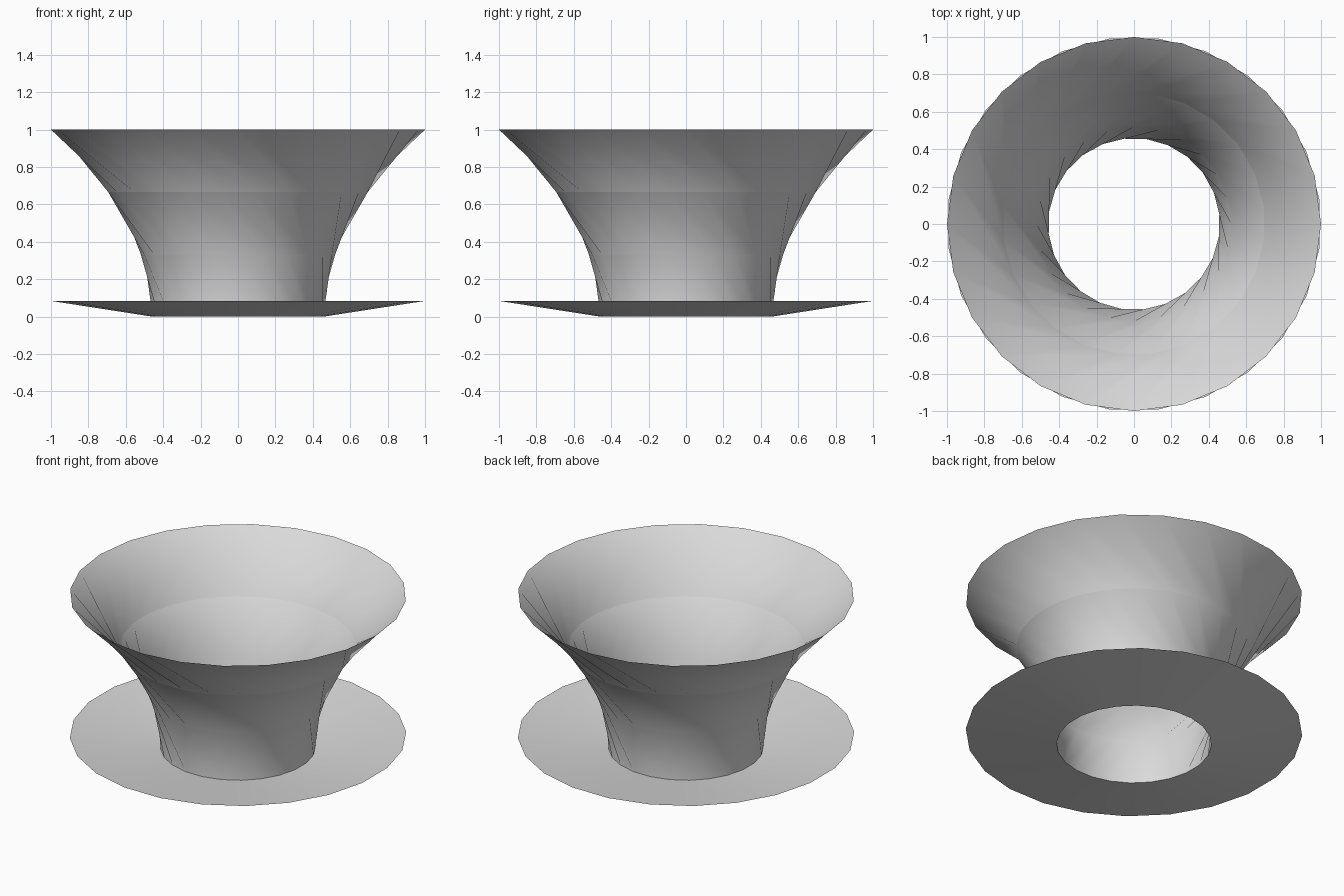
import bpy, bmesh, math

SIDES = 24
STEP = math.tau / SIDES
TWIST = -1.5 * STEP          # turn of each ring against the one below
START = 0.5 * STEP

cube = bpy.data.objects.get("Cube")
if cube:
    bpy.data.objects.remove(cube, do_unlink=True)

grey = bpy.data.materials.new("light grey")
grey.use_nodes = True
colour = (0.7, 0.7, 0.7, 1)
grey.diffuse_color = colour
grey.node_tree.nodes["Principled BSDF"].inputs["Base Color"].default_value = colour


def ring(bm, radius, z, turn):
    return [bm.verts.new((radius * math.cos(turn + i * STEP),
                          radius * math.sin(turn + i * STEP), z))
            for i in range(SIDES)]


def sheet(name, lower, upper, triangles):
    """Join two rings, each given as (radius, z, turn), with one open band."""
    bm = bmesh.new()
    a, b = ring(bm, *lower), ring(bm, *upper)
    for i in range(SIDES):
        j = (i + 1) % SIDES
        if triangles:
            bm.faces.new((a[i], a[j], b[i]))
            bm.faces.new((a[j], b[j], b[i]))
        else:
            bm.faces.new((a[i], b[i], b[j], a[j]))
    # smooth faces, with the steep folds kept sharp
    for f in bm.faces:
        f.smooth = True
    for e in bm.edges:
        e.smooth = e.calc_face_angle(0) < math.radians(30)
    mesh = bpy.data.meshes.new(name)
    bm.to_mesh(mesh)
    bm.free()
    mesh.materials.append(grey)
    obj = bpy.data.objects.new(name, mesh)
    bpy.context.collection.objects.link(obj)
    return obj


def flare(k):
    """Ring k of the bowl: the radius grows with the square of the height."""
    t = k / 3
    return 0.46 + 0.54 * t * t, t, START + k * TWIST


# twisted bowl in three bands
for k, name in enumerate(("bowl_lower_band", "bowl_middle_band", "bowl_upper_band")):
    sheet(name, flare(k), flare(k + 1), True)

# shallow saucer around the foot
sheet("saucer", (0.46, 0, START), (1, 0.083, START), False)
